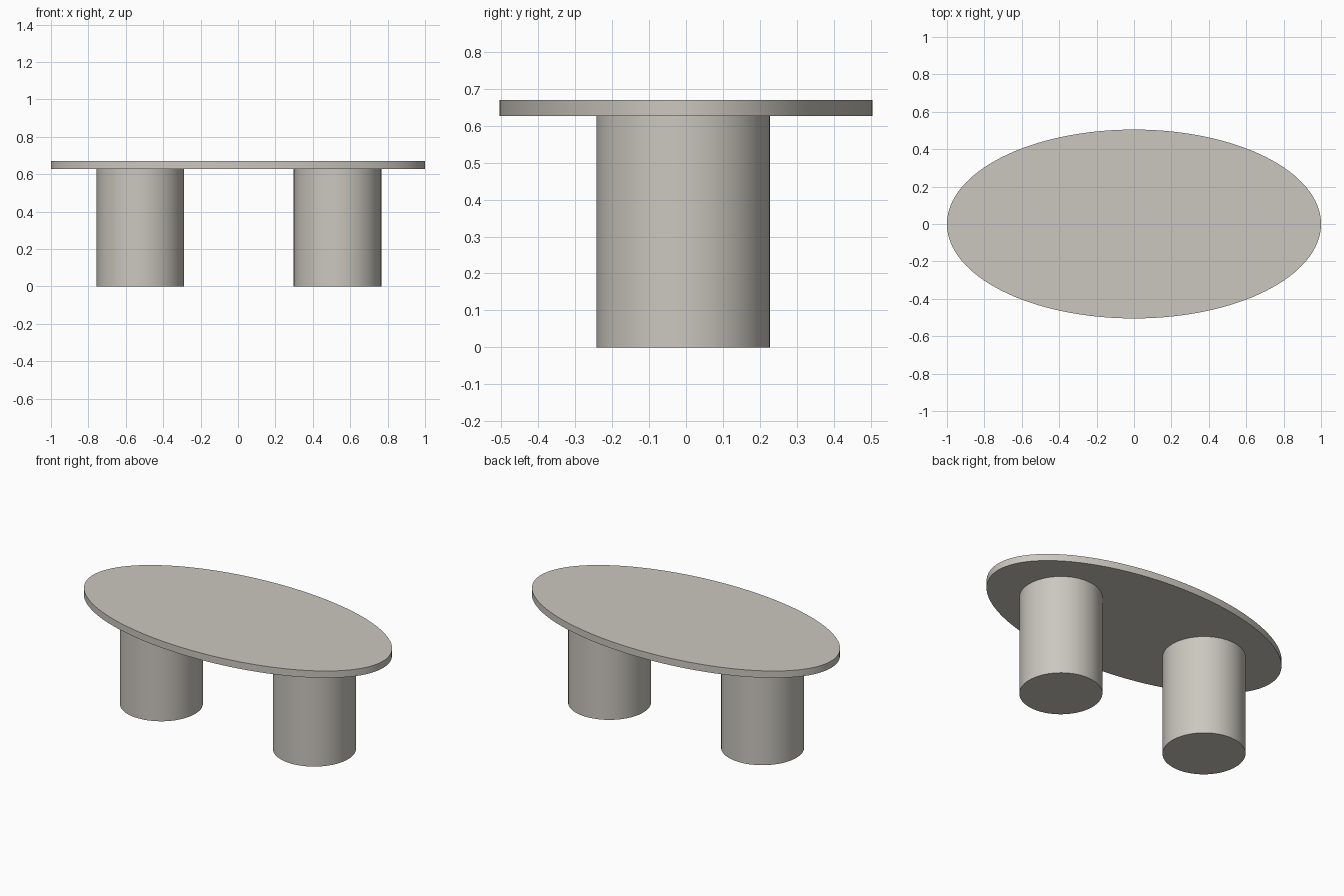
import bpy
import math

if "Cube" in bpy.data.objects:
    bpy.data.objects.remove(bpy.data.objects["Cube"])

LEG_HEIGHT = 0.627
TOP_HEIGHT = 0.67

stone = bpy.data.materials.new("warm grey stone")
stone.diffuse_color = (0.60, 0.575, 0.52, 1.0)
stone.use_nodes = True
stone.node_tree.nodes["Principled BSDF"].inputs["Base Color"].default_value = stone.diffuse_color


def cylinder(name, x, y, z0, z1, rx, ry, sides):
    """Upright elliptical cylinder between two heights."""
    bpy.ops.mesh.primitive_cylinder_add(
        vertices=sides, radius=1, depth=1, end_fill_type='NGON',
        location=(x, y, (z0 + z1) / 2))
    ob = bpy.context.object
    ob.name = name
    ob.scale = (rx, ry, z1 - z0)
    bpy.ops.object.transform_apply(location=False, rotation=False, scale=True)
    ob.data.materials.append(stone)
    bpy.ops.object.shade_smooth_by_angle(angle=math.radians(30))
    return ob


# Thin oval table top
cylinder("table_top", 0, 0, LEG_HEIGHT, TOP_HEIGHT, 1.0, 0.505, 128)

# Two drum legs, set very slightly off centre
for name, x in (("left_leg", -0.522), ("right_leg", 0.532)):
    cylinder(name, x, -0.008, 0, LEG_HEIGHT, 0.234, 0.235, 64)
